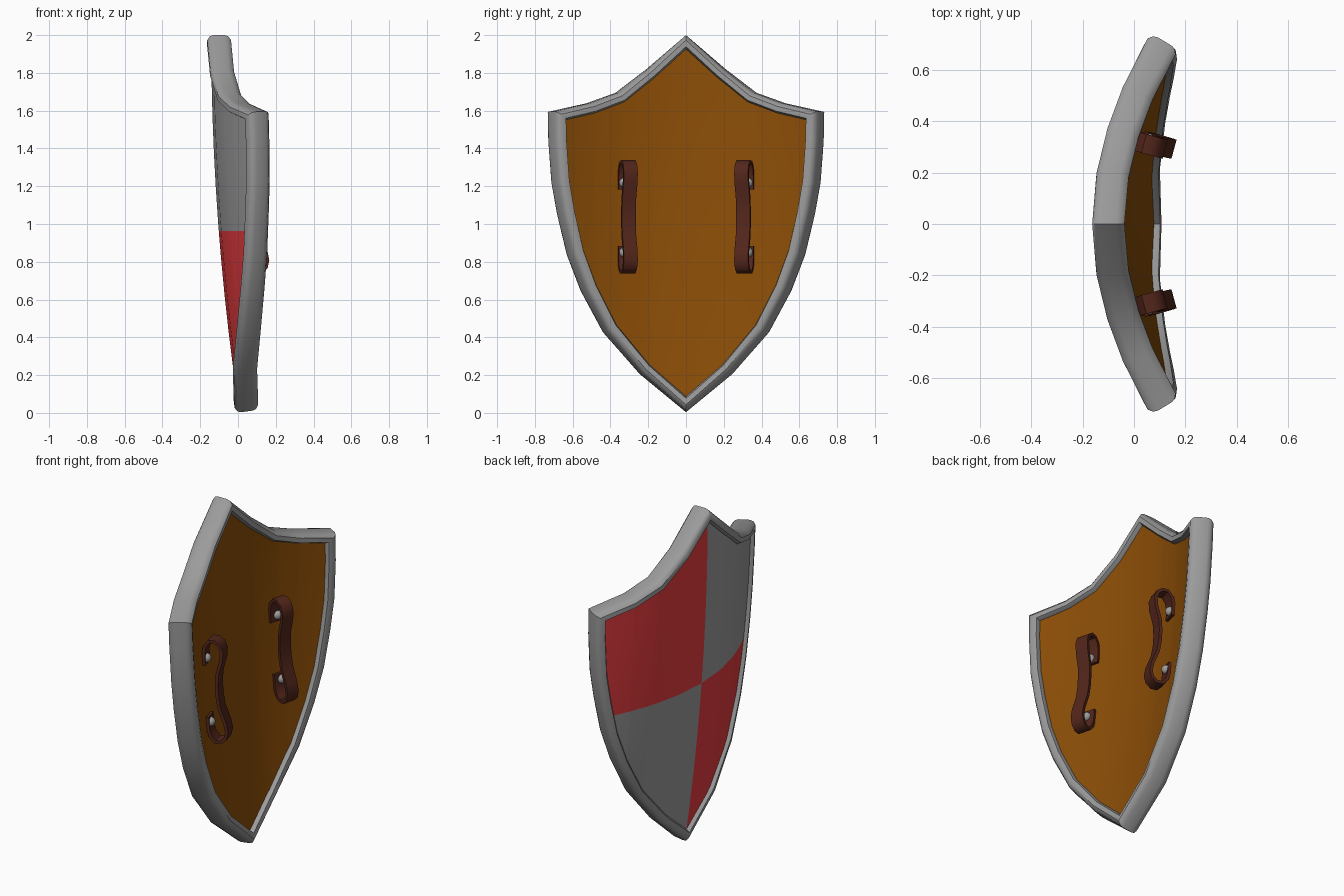
import bpy, bmesh, math
from mathutils import Vector, Matrix

if "Cube" in bpy.data.objects:
    bpy.data.objects.remove(bpy.data.objects["Cube"])


def mat(name, c):
    m = bpy.data.materials.new(name)
    m.diffuse_color = (*c, 1)
    m.use_nodes = True
    m.node_tree.nodes["Principled BSDF"].inputs["Base Color"].default_value = m.diffuse_color
    return m


STEEL = mat("steel_grey", (0.33, 0.33, 0.33))
RED = mat("red_paint", (0.80, 0.045, 0.05))
WOOD = mat("wood", (0.26, 0.075, 0.002))
LEATHER = mat("leather", (0.085, 0.019, 0.011))


def bend(y, z, t):
    """Point on the curved shield surface, pushed t along its normal (+x is the back)."""
    fy, fz = 0.84 * y, -0.075 * (2 - z)
    p = Vector((-0.10 + 0.0375 * (2 - z) ** 2 + 0.42 * y * y, y, z))
    return p + Vector((1, -fy, -fz)).normalized() * t


def finish(bm, name, mats, angle=35):
    bmesh.ops.remove_doubles(bm, verts=bm.verts, dist=1e-4)
    bmesh.ops.recalc_face_normals(bm, faces=bm.faces)
    me = bpy.data.meshes.new(name)
    bm.to_mesh(me)
    bm.free()
    ob = bpy.data.objects.new(name, me)
    bpy.context.collection.objects.link(ob)
    for m in mats:
        me.materials.append(m)
    bpy.ops.object.select_all(action='DESELECT')
    ob.select_set(True)
    bpy.context.view_layer.objects.active = ob
    bpy.ops.object.shade_smooth_by_angle(angle=math.radians(angle))
    return ob


def loft(bm, rings, closed):
    """Skin rings of closed sections; optionally join the last ring to the first."""
    vs = [[bm.verts.new(p) for p in r] for r in rings]
    n = len(vs[0])
    for i in range(len(vs) if closed else len(vs) - 1):
        a, b = vs[i], vs[(i + 1) % len(vs)]
        for k in range(n):
            bm.faces.new((a[k], a[(k + 1) % n], b[(k + 1) % n], b[k]))
    if not closed:
        bm.faces.new(vs[0])
        bm.faces.new(vs[-1])


# Shield outline, right half from apex over the corner to the tip
half = [(0, 2.0), (0.205, 1.82), (0.365, 1.695), (0.515, 1.64), (0.712, 1.595),
        (0.709, 1.44), (0.693, 1.22), (0.663, 1.05), (0.614, 0.84), (0.543, 0.65),
        (0.428, 0.43), (0.24, 0.21), (0, 0.008)]
CORNER = 4
outline = [Vector(p) for p in half] + [Vector((-y, z)) for y, z in half[-2:0:-1]]


def inset(d):
    """Mitred inward offset of the clockwise outline."""
    out = []
    n = len(outline)
    for i, p in enumerate(outline):
        e1 = (p - outline[i - 1]).normalized()
        e2 = (outline[(i + 1) % n] - p).normalized()
        n1, n2 = Vector((e1.y, -e1.x)), Vector((e2.y, -e2.x))
        out.append(p + (n1 + n2) * d / (1 + n1.dot(n2)))
    return out


# Steel rim: round-shouldered section swept round the outline
section = [(0, -0.03), (0, 0.03), (0.005, 0.049), (0.02, 0.063), (0.046, 0.063), (0.056, 0.042),
           (0.056, -0.042), (0.046, -0.063), (0.02, -0.063), (0.005, -0.049)]
layers = [inset(d) for d, t in section]
bm = bmesh.new()
loft(bm, [[bend(*layers[k][i], section[k][1]) for k in range(len(section))]
          for i in range(len(outline))], True)
finish(bm, "rim", [STEEL], 42)

# Panels: column grids between the upper and lower edges
edge = inset(0.05)[:len(half)]
top, low = edge[:CORNER + 1], edge[CORNER:][::-1]


def at(line, y):
    for a, b in zip(line, line[1:]):
        if y <= b.x + 1e-6:
            return a.y + (b.y - a.y) * (y - a.x) / (b.x - a.x)
    return line[-1].y


ys = sorted({round(p.x, 4) for p in edge})
ys = [-y for y in ys[:0:-1]] + ys
ROWS = 10
SPLIT = 0.965


def panel(name, t, mats, quartered):
    bm = bmesh.new()
    grid = []
    for y in ys:
        lo, hi = at(low, abs(y)), at(top, abs(y))
        grid.append([bm.verts.new((0, y, lo + (hi - lo) * r / ROWS)) for r in range(ROWS + 1)])
    for a, b in zip(grid, grid[1:]):
        for r in range(ROWS):
            bm.faces.new((a[r], b[r], b[r + 1], a[r + 1]))
    bmesh.ops.remove_doubles(bm, verts=bm.verts, dist=1e-4)
    if quartered:
        bmesh.ops.bisect_plane(bm, geom=bm.verts[:] + bm.edges[:] + bm.faces[:],
                               plane_co=(0, 0, SPLIT), plane_no=(0, 0, 1))
        for f in bm.faces:
            c = f.calc_center_median()
            f.material_index = int((c.y > 0) != (c.z > SPLIT))
    for v in bm.verts:
        v.co = bend(v.co.y, v.co.z, t)
    ob = finish(bm, name, mats)
    want = 1 if t > 0 else -1
    if sum(p.normal.x for p in ob.data.polygons) * want < 0:
        ob.data.flip_normals()


panel("painted_front", -0.042, [RED, STEEL], True)
panel("wooden_back", 0.04, [WOOD], False)

# Leather straps: flat band along a waisted C path, height above the wood and z
MID = 1.03
arm = [(0.008, 0.15), (0.008, 0.22), (0.018, 0.262), (0.042, 0.292), (0.072, 0.294),
       (0.1, 0.272), (0.112, 0.235), (0.106, 0.185), (0.08, 0.10), (0.073, 0.03)]
path = [Vector((h, MID + s)) for h, s in arm] + [Vector((h, MID - s)) for h, s in arm[::-1]]
for side, label in ((1, "left"), (-1, "right")):
    bm = bmesh.new()
    rings = []
    for i, p in enumerate(path):
        d = (path[min(i + 1, len(path) - 1)] - path[max(i - 1, 0)]).normalized()
        nrm = Vector((-d.y, d.x)) * 0.009
        q = [(p + nrm, -1), (p + nrm, 1), (p - nrm, 1), (p - nrm, -1)]
        rings.append([bend(side * 0.335, c.y, 0.04 + c.x)
                      + Vector((0.27 * side, 1, 0)).normalized() * 0.038 * w for c, w in q])
    loft(bm, rings, False)
    finish(bm, "strap_" + label, [LEATHER], 45)
    # Rivets
    bm = bmesh.new()
    for s in (0.185, -0.185):
        bmesh.ops.create_uvsphere(bm, u_segments=12, v_segments=8, radius=0.026,
                                  matrix=Matrix.Translation(bend(side * 0.345, MID + s, 0.055)))
    finish(bm, "rivets_" + label, [STEEL], 60)
